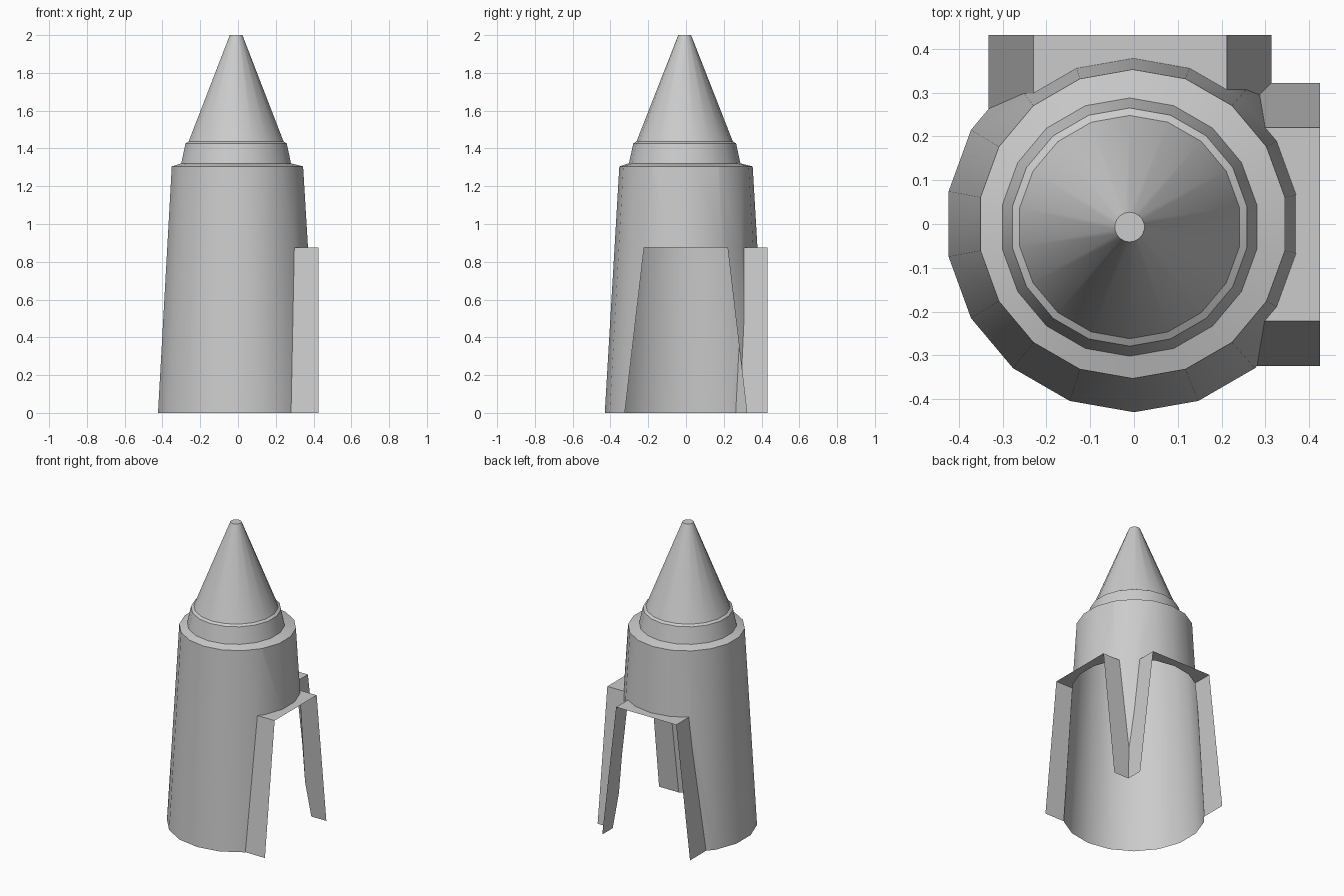
import bpy, bmesh, math
from mathutils import Vector

if "Cube" in bpy.data.objects:
    bpy.data.objects.remove(bpy.data.objects["Cube"])

SIDES = 18
DOOR_TOP = 0.875
HALF_TOP, HALF_BOTTOM = 0.221, 0.323
SPREAD = (HALF_BOTTOM - HALF_TOP) / DOOR_TOP


def lathe(rings, cap=False):
    """Shell through rings of (x, y, radius, z), listed upwards."""
    bm = bmesh.new()
    loops = []
    for cx, cy, r, z in rings:
        angles = [math.pi / 2 + math.tau * i / SIDES for i in range(SIDES)]
        loops.append([bm.verts.new((cx + r * math.cos(a), cy + r * math.sin(a), z))
                      for a in angles])
    for low, high in zip(loops, loops[1:]):
        for i in range(SIDES):
            j = (i + 1) % SIDES
            bm.faces.new((low[i], low[j], high[j], high[i]))
    if cap:
        bm.faces.new(loops[-1])
    return bm


def finish(bm, name):
    mesh = bpy.data.meshes.new(name)
    bm.to_mesh(mesh)
    bm.free()
    obj = bpy.data.objects.new(name, mesh)
    bpy.context.collection.objects.link(obj)
    for p in mesh.polygons:
        p.use_smooth = True
    mesh.set_sharp_from_angle(angle=math.radians(28))


def half(z):
    return HALF_BOTTOM - SPREAD * z


# each doorway: outward axis, sideways axis, sideways centre, outer reach
doors = {"right_doorway": (0, 1, -0.001, 0.425),
         "back_doorway": (1, 0, -0.009, 0.432)}


def point(out, side, o, t, z):
    p = Vector((0, 0, z))
    p[out], p[side] = o, t
    return p


# tapered body, with two sloping-sided doorways cut out
body = lathe([(0, 0, 0.43, 0), (-0.003, 0, 0.353, 1.305)])
for out, side, c, reach in doors.values():
    cuts = [(Vector((0, 0, DOOR_TOP)), Vector((0, 0, 1)))]
    for s in (-1, 1):
        cuts.append((point(out, side, 0, c + s * HALF_BOTTOM, 0),
                     point(out, side, 0, s, SPREAD)))
    for co, no in cuts:
        faces = [f for f in body.faces if f.calc_center_median()[out] > 0.12]
        geom = set(faces)
        for f in faces:
            geom.update(f.edges)
            geom.update(f.verts)
        bmesh.ops.bisect_plane(body, geom=list(geom), dist=1e-5,
                               plane_co=co, plane_no=no)
    gone = []
    for f in body.faces:
        m = f.calc_center_median()
        if m[out] > 0.1 and m.z < DOOR_TOP and abs(m[side] - c) < half(m.z):
            gone.append(f)
    bmesh.ops.delete(body, geom=gone, context='FACES')

# thin door frames: flat lintel and two splayed side fins
rim = [v.co.copy() for v in body.verts if v.is_boundary]
corner = Vector((doors["back_doorway"][2] + HALF_BOTTOM,
                 doors["right_doorway"][2] + HALF_BOTTOM, 0))
for name, (out, side, c, reach) in doors.items():
    bm = bmesh.new()
    edge = [p for p in rim if p[out] > 0.1 and abs(p.z - DOOR_TOP) < 1e-4
            and abs(p[side] - c) < HALF_TOP + 1e-3]
    edge.sort(key=lambda p: p[side])
    edge += [point(out, side, reach, c + s * HALF_TOP, DOOR_TOP) for s in (1, -1)]
    bm.faces.new([bm.verts.new(p) for p in edge])
    for s in (-1, 1):
        fin = [p for p in rim if p[out] > 0.1 and p.z < DOOR_TOP + 1e-4
               and abs(p[side] - c - s * half(p.z)) < 1e-4]
        fin.sort(key=lambda p: -p.z)
        if s == 1:
            fin.append(corner)
        fin += [point(out, side, reach, c + s * half(z), z) for z in (0, DOOR_TOP)]
        bm.faces.new([bm.verts.new(p) for p in fin])
    bmesh.ops.remove_doubles(bm, verts=bm.verts, dist=1e-4)
    bmesh.ops.recalc_face_normals(bm, faces=bm.faces)
    finish(bm, name)
finish(body, "body_wall")

# shoulder, collar and pointed cap, slightly off centre
cx, cy = -0.010, -0.007
finish(lathe([(-0.003, 0, 0.353, 1.305), (cx, cy, 0.295, 1.321),
              (cx, cy, 0.272, 1.427), (cx, cy, 0.255, 1.437),
              (cx, cy, 0.034, 2.0)], cap=True), "collar_and_spire")
